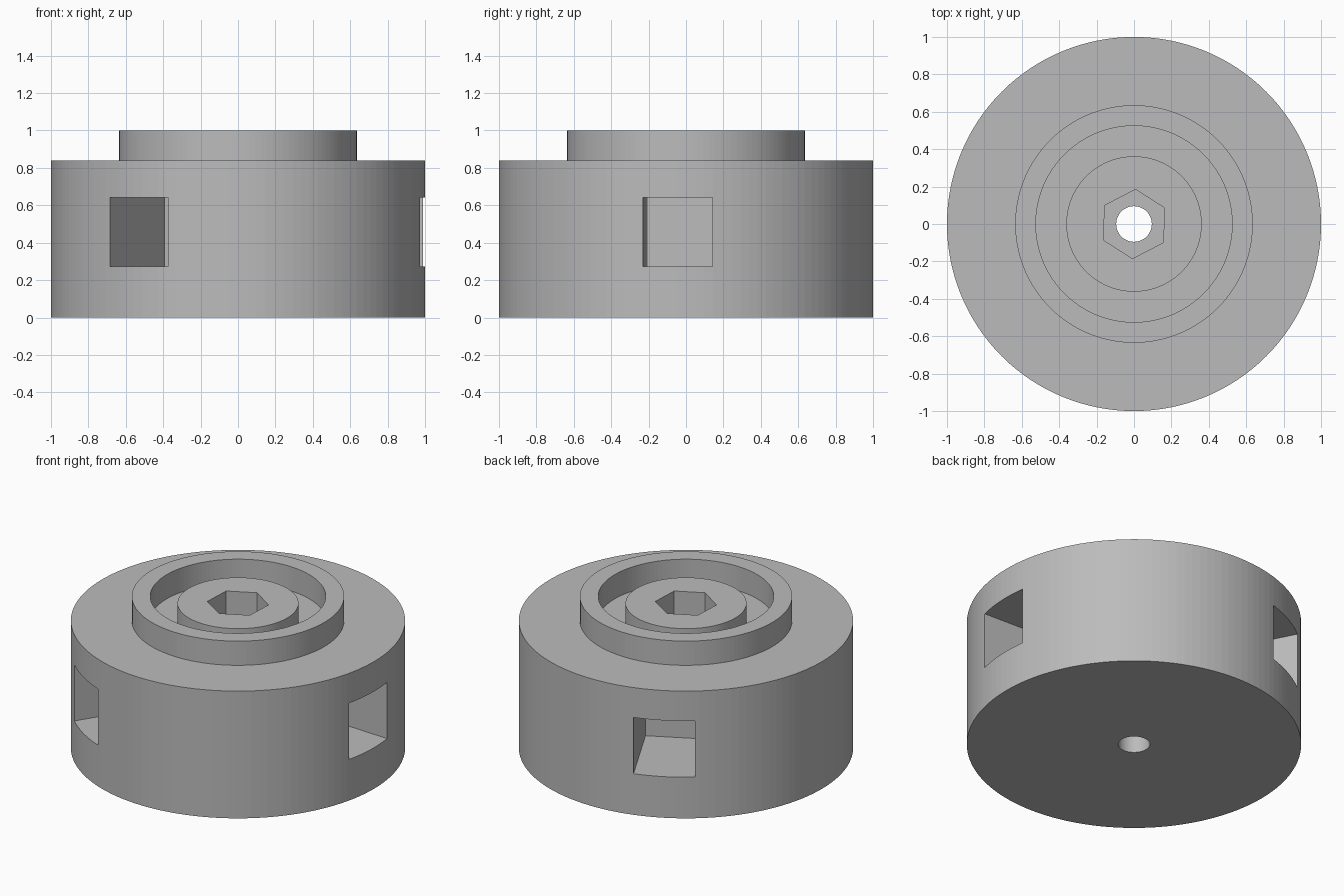
import bpy, bmesh
from math import cos, sin, pi, radians
from mathutils import Matrix

if "Cube" in bpy.data.objects:
    bpy.data.objects.remove(bpy.data.objects["Cube"], do_unlink=True)

SIDES = 128
TWIST = radians(-2.6)      # pockets and hex socket share this turn

grey = bpy.data.materials.new("plain grey")
grey.use_nodes = True
colour = (0.5, 0.5, 0.5, 1)
grey.diffuse_color = colour
grey.node_tree.nodes["Principled BSDF"].inputs["Base Color"].default_value = colour


def make_object(name, bm):
    bmesh.ops.recalc_face_normals(bm, faces=bm.faces)
    mesh = bpy.data.meshes.new(name)
    bm.to_mesh(mesh)
    bm.free()
    mesh.materials.append(grey)
    obj = bpy.data.objects.new(name, mesh)
    bpy.context.collection.objects.link(obj)
    return obj


def lathe(name, profile):
    """Revolve a closed (radius, height) profile about z."""
    bm = bmesh.new()
    rings = []
    for i in range(SIDES):
        a = 2 * pi * i / SIDES
        rings.append([bm.verts.new((r * cos(a), r * sin(a), z)) for r, z in profile])
    n = len(profile)
    for i, ring in enumerate(rings):
        after = rings[(i + 1) % SIDES]
        for j in range(n):
            k = (j + 1) % n
            bm.faces.new((ring[j], after[j], after[k], ring[k]))
    return make_object(name, bm)


def cut(target, cutter):
    mod = target.modifiers.new("cut", "BOOLEAN")
    mod.operation = "DIFFERENCE"
    mod.solver = "EXACT"
    mod.object = cutter
    bpy.context.view_layer.objects.active = target
    bpy.ops.object.modifier_apply(modifier=mod.name)
    bpy.data.objects.remove(cutter, do_unlink=True)


# Hub: drum, raised rim, ring channel, central boss and through bore
BORE, BOSS, RIM_IN, RIM_OUT = 0.095, 0.362, 0.525, 0.635
DECK, BOSS_TOP = 0.84, 0.955
hub = lathe("hub_body", [
    (BORE, 0), (1, 0), (1, DECK), (RIM_OUT, DECK), (RIM_OUT, 1), (RIM_IN, 1),
    (RIM_IN, DECK), (BOSS, DECK), (BOSS, BOSS_TOP), (BORE, BOSS_TOP)])

# Hexagonal socket sunk into the boss
bm = bmesh.new()
bmesh.ops.create_cone(bm, cap_ends=True, segments=6, radius1=0.185, radius2=0.185, depth=0.6,
                      matrix=Matrix.Translation((0, 0, 0.9)) @ Matrix.Rotation(TWIST + pi / 6, 4, "Z"))
# keep one corner pointing along y
if not any(abs(v.co.x) < 0.02 for v in bm.verts):
    bmesh.ops.rotate(bm, verts=bm.verts, matrix=Matrix.Rotation(pi / 6, 3, "Z"))
cut(hub, make_object("hex_cutter", bm))

# Three square pockets around the drum wall
for i in range(3):
    bm = bmesh.new()
    turn = Matrix.Rotation(TWIST + i * 2 * pi / 3, 4, "Z")
    place = Matrix.Translation((0.82, 0, 0.457))
    size = Matrix.Diagonal((0.76, 0.371, 0.371, 1))
    bmesh.ops.create_cube(bm, size=1, matrix=turn @ place @ size)
    cut(hub, make_object("pocket_cutter", bm))
